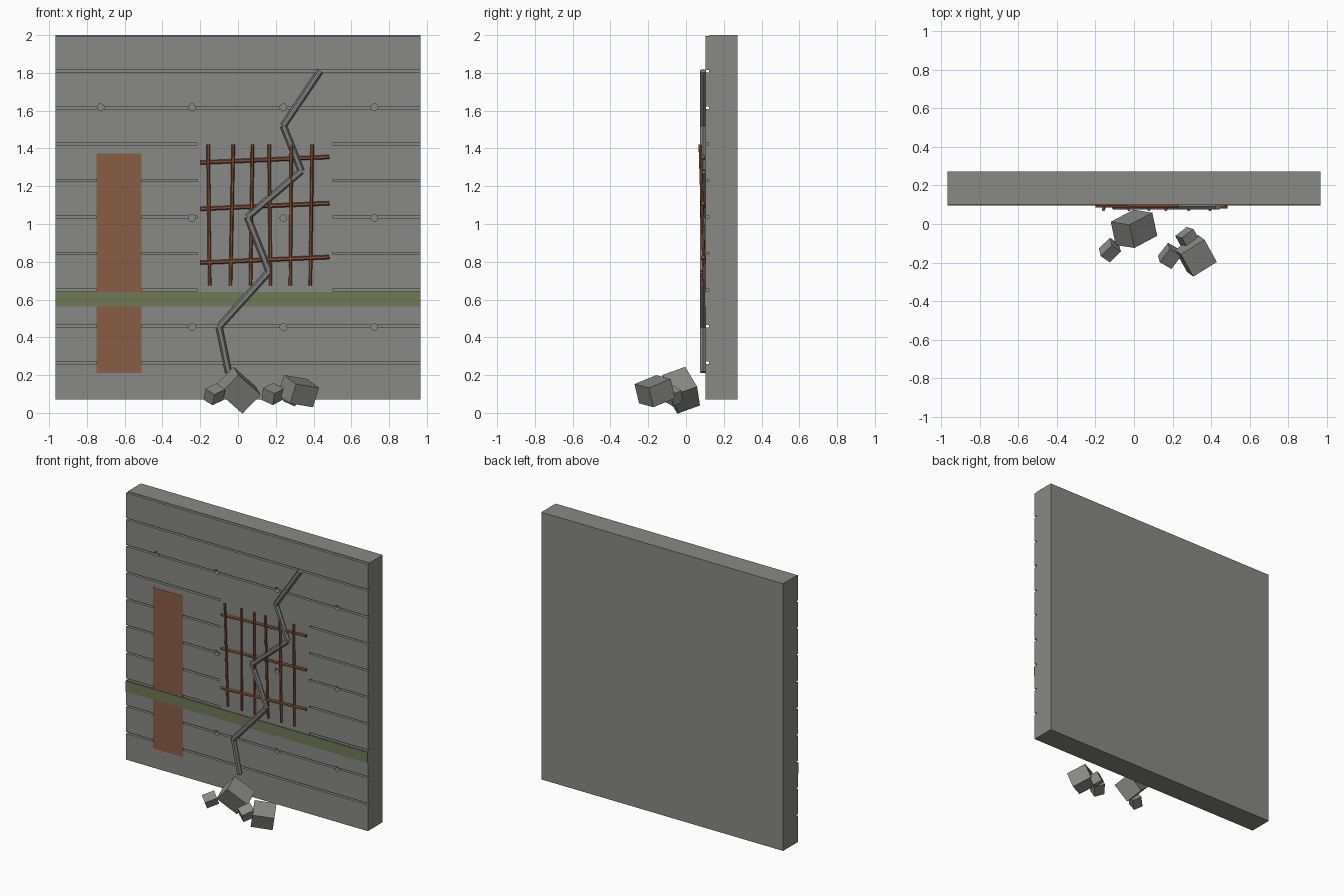
import bpy, math
from mathutils import Vector, Euler

if "Cube" in bpy.data.objects:
    bpy.data.objects.remove(bpy.data.objects["Cube"])

def mat(name, col):
    m = bpy.data.materials.new(name)
    m.diffuse_color = (*col, 1)
    m.use_nodes = True
    m.node_tree.nodes["Principled BSDF"].inputs["Base Color"].default_value = m.diffuse_color
    return m

CONCRETE = mat("concrete", (0.25, 0.25, 0.24))
RUST = mat("rust_stain", (0.25, 0.11, 0.06))
STEEL = mat("rusty_steel", (0.25, 0.09, 0.04))
MOSS = mat("moss_green", (0.16, 0.19, 0.09))
CRACK = mat("crack_grey", (0.21, 0.21, 0.21))
FRONT = 0.102                       # y of the wall face

def finish(name, m):
    o = bpy.context.object
    o.name = name
    o.data.materials.append(m)
    return o

def box(name, lo, hi, m):
    lo, hi = Vector(lo), Vector(hi)
    bpy.ops.mesh.primitive_cube_add(size=1, location=(lo + hi) / 2)
    bpy.context.object.scale = hi - lo
    bpy.ops.object.transform_apply(location=False, rotation=False, scale=True)
    return finish(name, m)

def rod(name, a, b, r, sides, m):
    a, b = Vector(a), Vector(b)
    d = b - a
    bpy.ops.mesh.primitive_cylinder_add(vertices=sides, radius=r, depth=d.length, location=(a + b) / 2,
                                        rotation=d.to_track_quat('Z', 'Y').to_euler())
    return finish(name, m)

def cut(target, cutters):
    for c in cutters:
        mod = target.modifiers.new("cut", 'BOOLEAN')
        mod.object, mod.operation, mod.solver = c, 'DIFFERENCE', 'EXACT'
        bpy.context.view_layer.objects.active = target
        bpy.ops.object.modifier_apply(modifier=mod.name)
        bpy.data.objects.remove(c)

# Wall slab with board seams; the broken patch has no seams
wall = box("wall", (-0.966, FRONT, 0.07), (0.966, 0.272, 2.0), CONCRETE)
seams = []
for k in range(1, 11):
    z = 0.072 + 0.193 * k
    spans = [(-1.1, -0.215), (0.50, 1.1)] if 3 <= k <= 7 else [(-1.1, 1.1)]
    for x0, x1 in spans:
        seams.append(box("seam_cutter", (x0, 0.05, z - 0.006), (x1, FRONT + 0.02, z + 0.006), CONCRETE))
cut(wall, seams)

# Formwork tie holes beside the seams
holes = []
for z in (1.618, 1.032, 0.454):
    for x in (-0.727, -0.243, 0.24, 0.722):
        holes.append(rod("hole_cutter", (x, 0.05, z), (x, FRONT + 0.028, z), 0.018, 12, CONCRETE))
cut(wall, holes)

# Stains
box("rust_streak", (-0.75, FRONT - 0.002, 0.21), (-0.51, FRONT + 0.002, 1.373), RUST)
box("moss_band", (-0.966, FRONT - 0.005, 0.564), (0.966, FRONT + 0.001, 0.64), MOSS)

# Exposed reinforcement mesh
for i, (xt, xb) in enumerate([(-0.158, -0.150), (-0.025, -0.040), (0.077, 0.066),
                              (0.165, 0.172), (0.283, 0.277), (0.393, 0.383)]):
    rod(f"rebar_vertical_{i}", (xt, 0.075, 1.42), (xb, 0.098, 0.675), 0.009, 6, STEEL)
for i, z in enumerate((1.34, 1.095, 0.81)):
    rod(f"rebar_horizontal_{i}", (-0.2, 0.096, z - 0.015), (0.483, 0.09, z + 0.015), 0.011, 6, STEEL)

# Zigzag crack ridge
pts = [(0.435, 1.81), (0.24, 1.52), (0.335, 1.28), (0.05, 1.037), (0.165, 0.748), (-0.10, 0.455), (-0.05, 0.215)]
for i, (p, q) in enumerate(zip(pts, pts[1:])):
    rod(f"crack_{i}", (p[0], 0.09, p[1]), (q[0], 0.09, q[1]), 0.018, 6, CRACK)

# Fallen rubble: centre, size, rotation in degrees
for i, (c, s, r) in enumerate([
        ((0.0, -0.025, 0.12), (0.17, 0.13, 0.14), (25, 38, 28)),
        ((0.32, -0.165, 0.115), (0.145, 0.14, 0.11), (20, 8, 32)),
        ((-0.125, -0.135, 0.098), (0.065, 0.085, 0.07), (22, 28, -35)),
        ((0.185, -0.165, 0.1), (0.075, 0.09, 0.07), (20, 22, -30)),
        ((0.275, -0.07, 0.09), (0.08, 0.065, 0.07), (25, 20, 38))]):
    bpy.ops.mesh.primitive_cube_add(size=1, location=c, rotation=[math.radians(a) for a in r])
    bpy.context.object.scale = s
    finish(f"rubble_{i}", CONCRETE)
